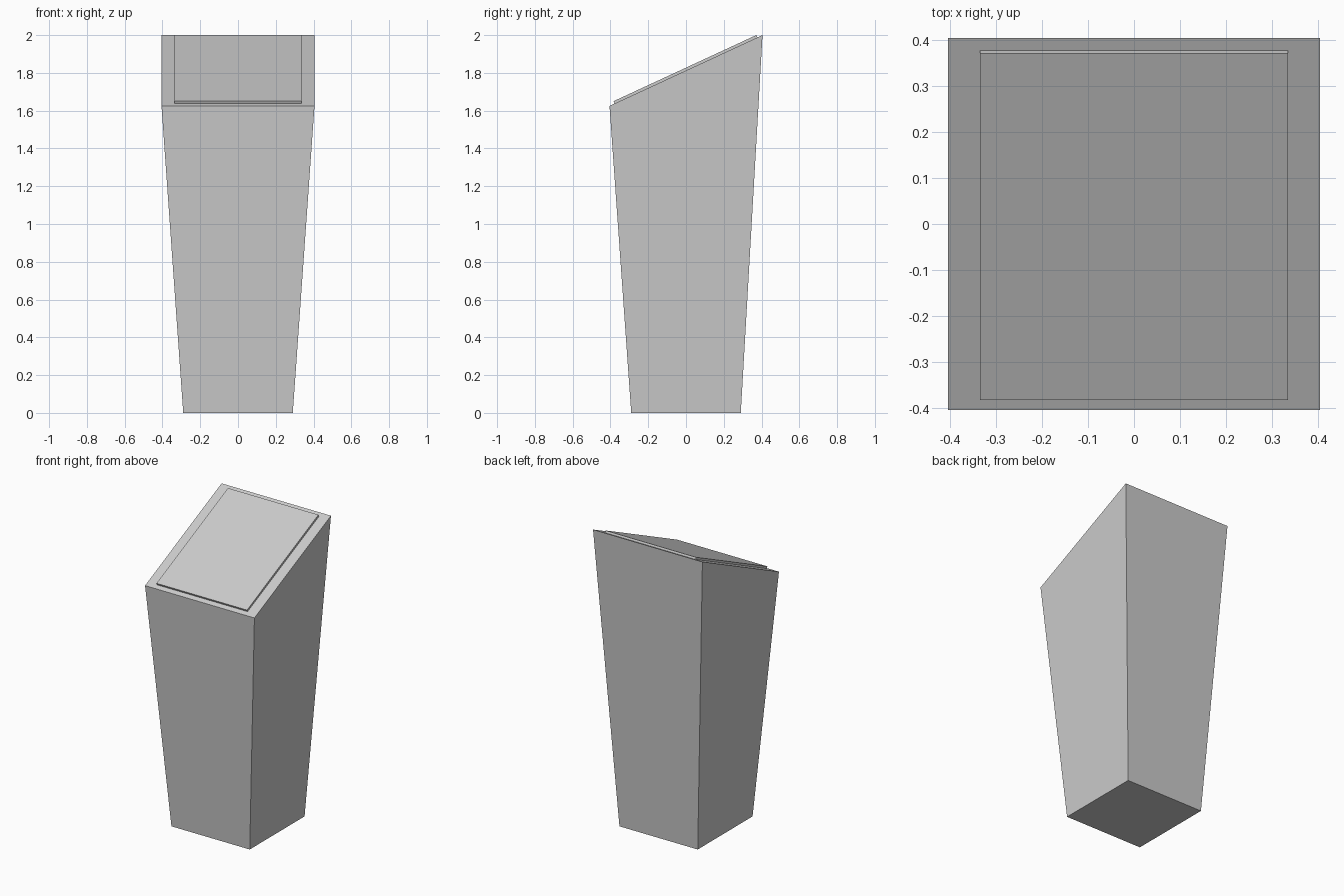
import bpy
import bmesh

if "Cube" in bpy.data.objects:
    bpy.data.objects.remove(bpy.data.objects["Cube"])

BASE, TOP = 0.29, 0.405        # half widths at the foot and the rim
Z_FRONT, Z_BACK = 1.625, 2.0   # rim heights
SLOPE = (Z_BACK - Z_FRONT) / (2 * TOP)


def rim_z(y):
    return Z_FRONT + (y + TOP) * SLOPE


def block(name, lower, upper):
    """Closed six-sided solid between two four-corner loops."""
    bm = bmesh.new()
    lo = [bm.verts.new(p) for p in lower]
    up = [bm.verts.new(p) for p in upper]
    bm.faces.new(lo[::-1])
    bm.faces.new(up)
    for i in range(4):
        j = (i + 1) % 4
        bm.faces.new((lo[i], lo[j], up[j], up[i]))
    bmesh.ops.recalc_face_normals(bm, faces=bm.faces)
    mesh = bpy.data.meshes.new(name)
    bm.to_mesh(mesh)
    bm.free()
    obj = bpy.data.objects.new(name, mesh)
    bpy.context.collection.objects.link(obj)
    return obj


def rect(half_x, y0, y1, height):
    return [(x, y, height(y)) for x, y in
            ((-half_x, y0), (half_x, y0), (half_x, y1), (-half_x, y1))]


# Tapered pedestal with a slanted top
block("pedestal_body",
      rect(BASE, -BASE, BASE, lambda y: 0.0),
      rect(TOP, -TOP, TOP, rim_z))

# Thin panel lying on the slanted top, raised along its normal
DY, DZ = -0.006, 0.0125
lower = rect(0.335, -0.377, 0.378, rim_z)
block("top_panel", lower, [(x, y + DY, z + DZ) for x, y, z in lower])
